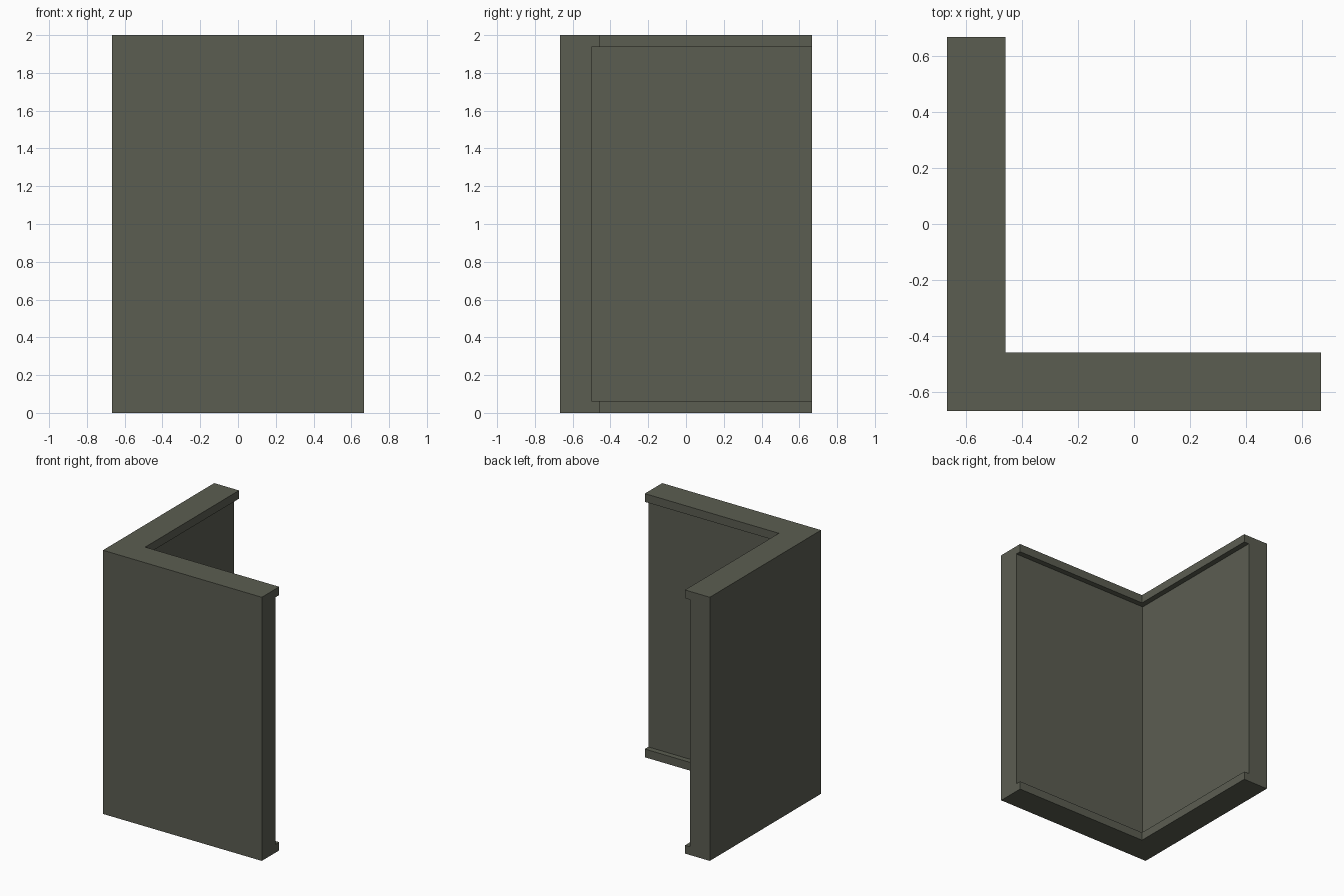
import bpy, bmesh

if "Cube" in bpy.data.objects:
    bpy.data.objects.remove(bpy.data.objects["Cube"])

U = 1 / 24            # base module
H = 16 * U            # half footprint
THICK, THIN, LIP = 5 * U, 4 * U, 1.5 * U
HEIGHT = 2.0

# wall cross-section: (depth from outer face, height)
profile = [(0, 0), (THICK, 0), (THICK, LIP), (THIN, LIP),
           (THIN, HEIGHT - LIP), (THICK, HEIGHT - LIP),
           (THICK, HEIGHT), (0, HEIGHT)]

mat = bpy.data.materials.new("dark olive grey")
mat.diffuse_color = (0.105, 0.110, 0.083, 1)
mat.use_nodes = True
mat.node_tree.nodes["Principled BSDF"].inputs["Base Color"].default_value = mat.diffuse_color

# corner wall: section swept along the L with a mitred corner
bm = bmesh.new()
stations = [lambda d: (H, -H + d),
            lambda d: (-H + d, -H + d),
            lambda d: (-H + d, H)]
rings = [[bm.verts.new((*s(d), z)) for d, z in profile] for s in stations]
n = len(profile)
for a, b in zip(rings, rings[1:]):
    for i in range(n):
        j = (i + 1) % n
        bm.faces.new((a[i], a[j], b[j], b[i]))

# flat end caps
bm.faces.new(rings[0])
bm.faces.new(rings[-1])
bmesh.ops.recalc_face_normals(bm, faces=bm.faces)

mesh = bpy.data.meshes.new("corner_wall")
bm.to_mesh(mesh)
bm.free()
mesh.materials.append(mat)
wall = bpy.data.objects.new("corner_wall", mesh)
bpy.context.collection.objects.link(wall)
